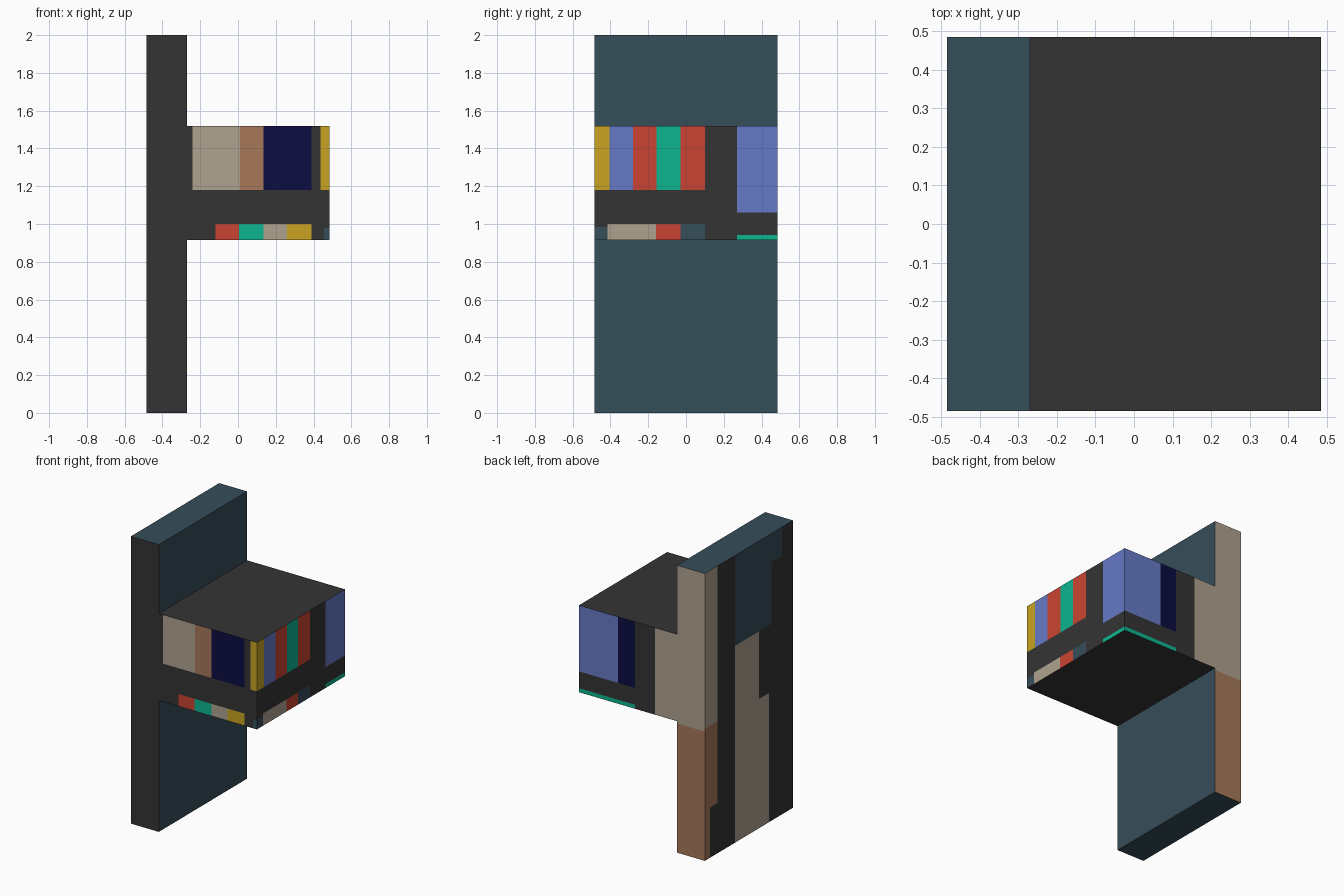
import bpy, bmesh
from mathutils import Vector

if "Cube" in bpy.data.objects:
    bpy.data.objects.remove(bpy.data.objects["Cube"])

# One material per flat colour (linear values computed from display values)
def linear(c):
    c /= 255
    return c / 12.92 if c <= 0.04045 else ((c + 0.055) / 1.055) ** 2.4

COLOURS = {
    "charcoal": (52, 52, 52), "slate": (54, 78, 91), "beige": (175, 162, 143),
    "brown": (166, 120, 90), "navy": (12, 12, 66), "yellow": (200, 164, 34),
    "periwinkle": (102, 122, 199), "red": (202, 68, 50), "teal": (13, 181, 145),
}
NAMES = list(COLOURS)
MATS = []
for name, rgb in COLOURS.items():
    m = bpy.data.materials.new(name)
    m.diffuse_color = (*[linear(c) for c in rgb], 1)
    m.use_nodes = True
    m.node_tree.nodes["Principled BSDF"].inputs["Base Color"].default_value = m.diffuse_color
    MATS.append(m)

DIRS = {"front": Vector((0, -1, 0)), "back": Vector((0, 1, 0)),
        "left": Vector((-1, 0, 0)), "right": Vector((1, 0, 0))}


def facing(bm, side):
    return [f for f in bm.faces if f.normal.dot(DIRS[side]) > 0.9]


def cut(bm, side, axis, value):
    """Split only the faces of one side along a straight line."""
    faces = facing(bm, side)
    geom = set(faces)
    for f in faces:
        geom.update(f.edges)
        geom.update(f.verts)
    co, no = Vector((0, 0, 0)), Vector((0, 0, 0))
    co[axis], no[axis] = value, 1
    bmesh.ops.bisect_plane(bm, geom=list(geom), dist=1e-5, plane_co=co, plane_no=no)
    bm.normal_update()


def patch_faces(bm, side, a0, a1, z0, z1):
    """Cut a rectangle into one side and return the faces inside it."""
    axis = 0 if side in ("front", "back") else 1
    for ax, v in ((axis, a0), (axis, a1), (2, z0), (2, z1)):
        cut(bm, side, ax, v)
    out = []
    for f in facing(bm, side):
        c = f.calc_center_median()
        if a0 < c[axis] < a1 and z0 < c.z < z1:
            out.append(f)
    return out


def painted_block(name, lo, hi, base, patches, opening):
    bm = bmesh.new()
    bmesh.ops.create_cube(bm, size=1)
    for v in bm.verts:
        v.co = [lo[i] if v.co[i] < 0 else hi[i] for i in range(3)]
    bm.normal_update()
    # base colour by direction
    for f in bm.faces:
        f.material_index = NAMES.index(base["other"])
        for side, d in DIRS.items():
            if side in base and f.normal.dot(d) > 0.9:
                f.material_index = NAMES.index(base[side])
    # painted patches
    for side, a0, a1, z0, z1, colour in patches:
        for f in patch_faces(bm, side, a0, a1, z0, z1):
            f.material_index = NAMES.index(colour)
    # open the joint where the two blocks meet
    bmesh.ops.delete(bm, geom=patch_faces(bm, *opening), context="FACES")
    me = bpy.data.meshes.new(name)
    for m in MATS:
        me.materials.append(m)
    bm.to_mesh(me)
    bm.free()
    ob = bpy.data.objects.new(name, me)
    bpy.context.collection.objects.link(ob)
    return ob


def row(side, z0, z1, start, *steps):
    """Neighbouring patches: each step is (end, colour); None leaves a gap."""
    out = []
    for end, colour in steps:
        if colour:
            out.append((side, start, end, z0, z1, colour))
        start = end
    return out


H, J = 0.485, -0.27           # half width, joint between wall and shelf
BOT, TOP = 0.915, 1.52        # shelf block heights

# Upright wall panel
wall = [
    ("back", -H, J, 0.90, 2, "beige"),
    ("back", -H, J, 0, 0.90, "brown"),
    ("left", 0.345, H, 0.92, 2, "beige"),
    ("left", 0.345, H, 0.35, 0.92, "brown"),
    ("left", 0.43, H, 0, 0.35, "brown"),
    ("left", -0.365, 0.155, 1.80, 2, "slate"),
    ("left", -0.25, 0.155, 1.37, 1.80, "slate"),
    ("left", -0.11, 0.155, 0.90, 1.37, "beige"),
    ("left", -0.22, 0.155, 0, 0.90, "beige"),
]
painted_block("wall_panel", (-H, -H, 0), (J, H, 2),
              {"other": "slate", "front": "charcoal", "left": "charcoal"},
              wall, ("right", -H, H, BOT, TOP))

# Shelf block with rows of coloured books
shelf = (
    row("front", 1.18, TOP, -0.24, (0.01, "beige"), (0.135, "brown"),
        (0.39, "navy"), (0.437, None), (H, "yellow"))
    + row("front", BOT, 1.0, -0.12, (0.005, "red"), (0.135, "teal"),
          (0.26, "beige"), (0.39, "yellow"))
    + row("front", BOT, 0.98, 0.455, (H, "slate"))
    + row("right", 1.18, TOP, -H, (-0.405, "yellow"), (-0.28, "periwinkle"),
          (-0.155, "red"), (-0.03, "teal"), (0.10, "red"))
    + row("right", 1.06, TOP, 0.27, (H, "periwinkle"))
    + row("right", BOT, 0.985, -H, (-0.415, "slate"))
    + row("right", BOT, 1.0, -0.415, (-0.16, "beige"), (-0.03, "red"), (0.10, "slate"))
    + row("right", BOT, 0.943, 0.27, (H, "teal"))
    + row("back", 1.06, TOP, 0.055, (0.185, "navy"), (H, "periwinkle"))
    + row("back", BOT, 0.943, 0.055, (H, "teal"))
    + row("back", BOT, TOP, J, (-0.10, "beige"))
)
painted_block("shelf_block", (J, -H, BOT), (H, H, TOP), {"other": "charcoal"},
              shelf, ("left", -H, H, BOT, TOP))
